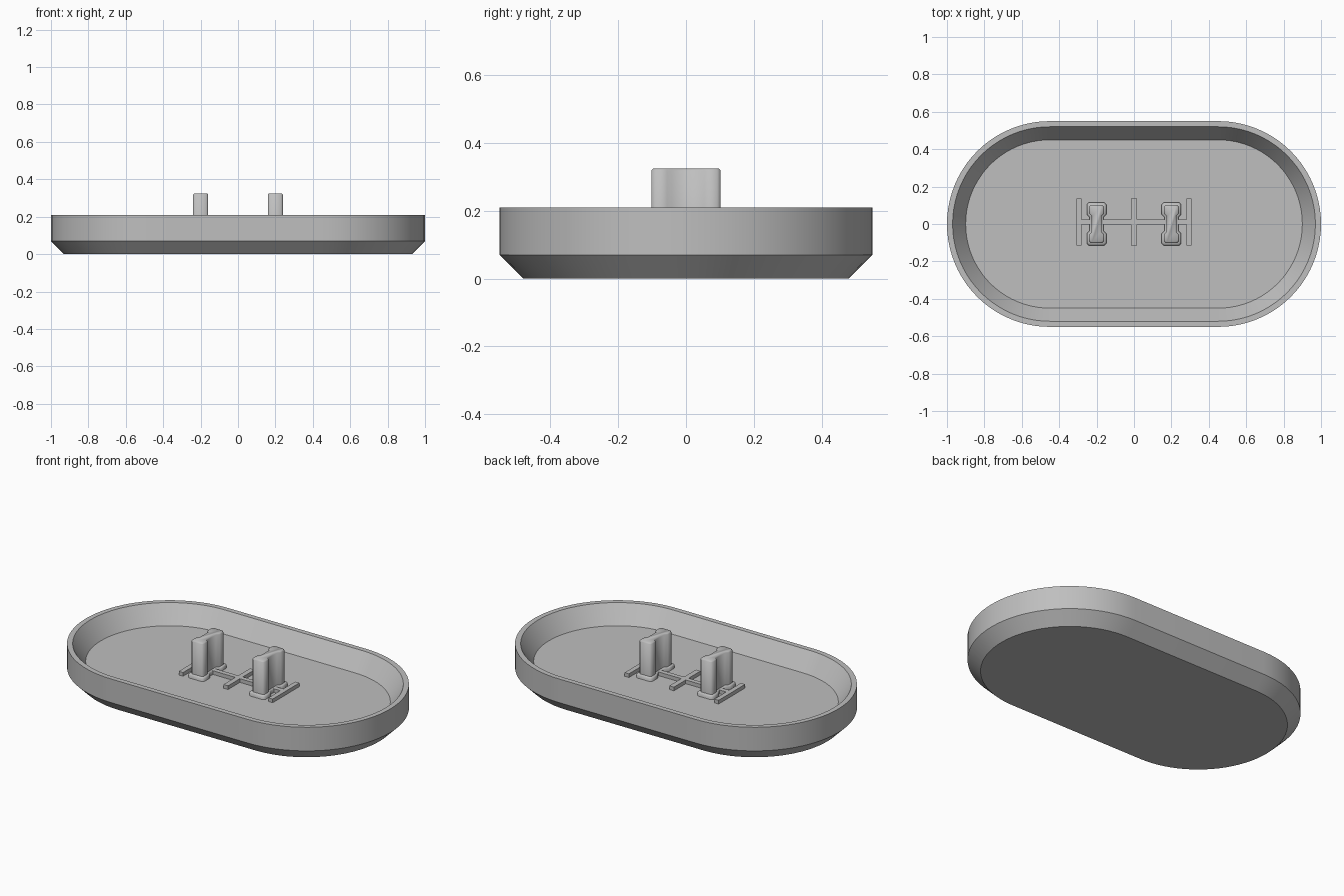
import bpy, bmesh, math

cube = bpy.data.objects.get("Cube")
if cube:
    bpy.data.objects.remove(cube, do_unlink=True)

grey = bpy.data.materials.new("plain grey")
grey.use_nodes = True
COLOUR = (0.52, 0.52, 0.52, 1)
grey.diffuse_color = COLOUR
grey.node_tree.nodes["Principled BSDF"].inputs["Base Color"].default_value = COLOUR

FLOOR = 0.105


def finish(name, bm, angle=30):
    bmesh.ops.recalc_face_normals(bm, faces=bm.faces)
    mesh = bpy.data.meshes.new(name)
    bm.to_mesh(mesh)
    bm.free()
    mesh.materials.append(grey)
    obj = bpy.data.objects.new(name, mesh)
    bpy.context.collection.objects.link(obj)
    bpy.ops.object.select_all(action='DESELECT')
    obj.select_set(True)
    bpy.context.view_layer.objects.active = obj
    bpy.ops.object.shade_smooth_by_angle(angle=math.radians(angle))
    return obj


def loft(rings):
    """Skin a stack of equal outlines and cap both ends."""
    bm = bmesh.new()
    loops = [[bm.verts.new(p) for p in ring] for ring in rings]
    for a, b in zip(loops, loops[1:]):
        for i in range(len(a)):
            j = (i + 1) % len(a)
            bm.faces.new((a[i], a[j], b[j], b[i]))
    bm.faces.new(loops[0][::-1])
    bm.faces.new(loops[-1])
    return bm


def stadium(radius, z, steps=40):
    ring = []
    for side in (1, -1):
        for i in range(steps + 1):
            a = math.pi * (i / steps - 0.5)
            ring.append((side * (0.45 + radius * math.cos(a)), side * radius * math.sin(a), z))
    return ring


# Tray: chamfered foot, upright wall, flat rim, sloping inside, floor
section = [(0.48, 0), (0.55, 0.07), (0.55, 0.21), (0.52, 0.21), (0.45, FLOOR)]
finish("tray", loft([stadium(r, z) for r, z in section]))


def dogbone(cx, grow, z):
    """Outline with two wide ends and a narrow waist, mirrored in x and y."""
    quarter = [(0.026, 0.042), (0.040, 0.056), (0.040, 0.092), (0.030, 0.102)]
    quarter = [(x + grow, y + (grow if i > 1 else -grow * 0.4))
               for i, (x, y) in enumerate(quarter)]
    right = [(x, -y) for x, y in quarter[::-1]] + quarter
    ring = right + [(-x, -y) for x, y in right]
    return [(cx + x, y, z) for x, y in ring]


# Posts with a softened top, each on a low flange
for side, cx in (("right", -0.2), ("left", 0.2)):
    finish(side + "_post", loft([dogbone(cx, 0, FLOOR - 0.01), dogbone(cx, 0, 0.319),
                                 dogbone(cx, -0.006, 0.325)]), 50)
    finish(side + "_flange", loft([dogbone(cx, 0.012, FLOOR - 0.01),
                                   dogbone(cx, 0.012, 0.122),
                                   dogbone(cx, 0.006, 0.128)]), 50)


def bar(name, x, y, half_x, half_y):
    ring = [(x - half_x, y - half_y), (x + half_x, y - half_y),
            (x + half_x, y + half_y), (x - half_x, y + half_y)]
    finish(name, loft([[(a, b, z) for a, b in ring] for z in (FLOOR - 0.01, 0.127)]))


# Raised ribs on the floor: one long rib and three cross ribs
bar("long_rib", 0, 0.01, 0.29, 0.014)
bar("middle_cross_rib", 0, 0.01, 0.015, 0.125)
bar("right_cross_rib", -0.294, 0.01, 0.014, 0.125)
bar("left_cross_rib", 0.294, 0.01, 0.014, 0.125)
